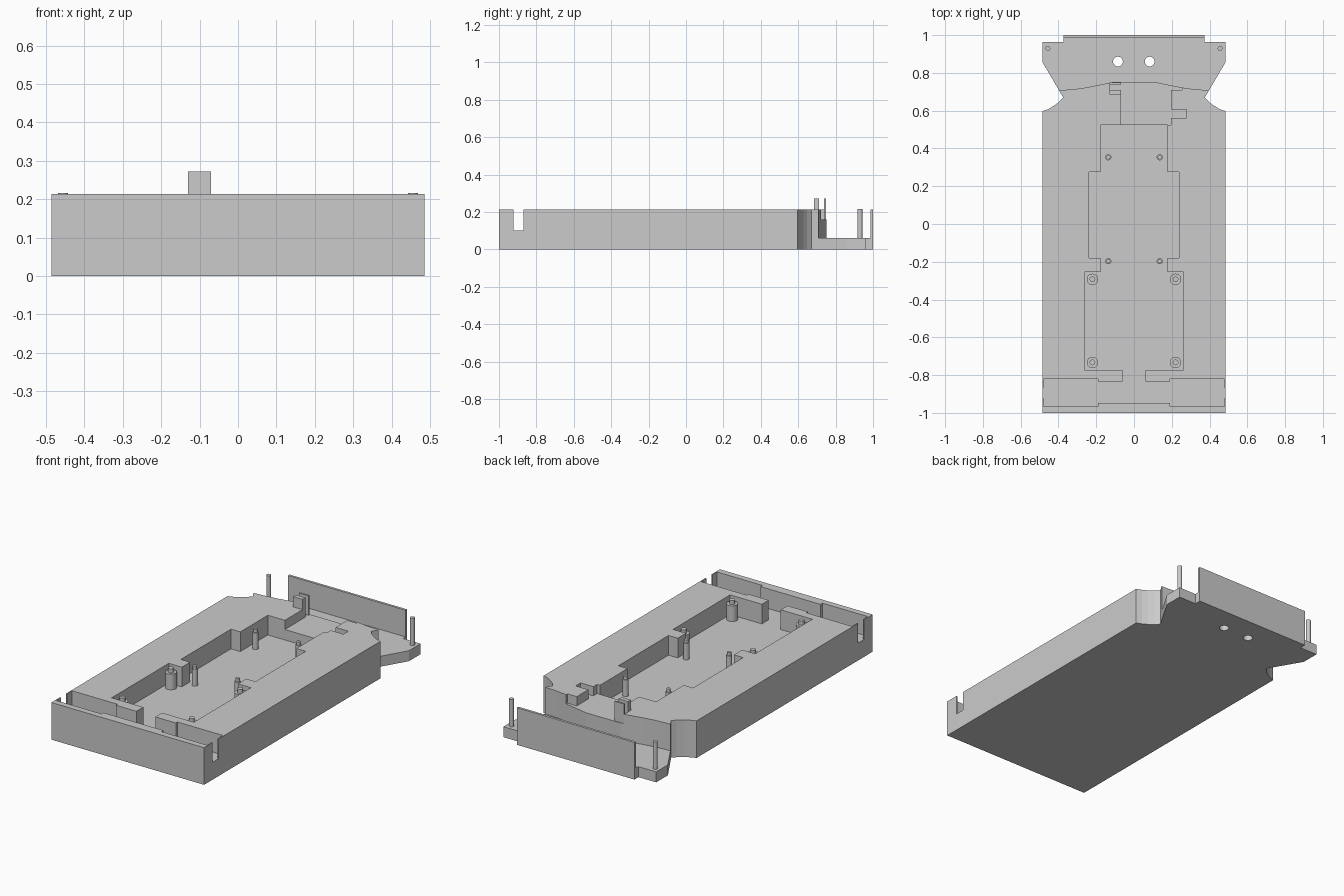
import bpy, bmesh

if "Cube" in bpy.data.objects:
    bpy.data.objects.remove(bpy.data.objects["Cube"])

TOP, PLATE, POCKET, CHANNEL = 0.213, 0.06, 0.10, 0.16


def prism(name, pts, z0, z1):
    """Extrude a flat xy outline from z0 to z1."""
    bm = bmesh.new()
    face = bm.faces.new([bm.verts.new((x, y, z0)) for x, y in pts])
    ext = bmesh.ops.extrude_face_region(bm, geom=[face])
    for v in ext["geom"]:
        if isinstance(v, bmesh.types.BMVert):
            v.co.z = z1
    bmesh.ops.recalc_face_normals(bm, faces=bm.faces)
    mesh = bpy.data.meshes.new(name)
    bm.to_mesh(mesh)
    bm.free()
    ob = bpy.data.objects.new(name, mesh)
    bpy.context.collection.objects.link(ob)
    return ob


def box(name, x0, x1, y0, y1, z0, z1):
    return prism(name, [(x0, y0), (x1, y0), (x1, y1), (x0, y1)], z0, z1)


def mirrored(half):
    return half + [(-x, y) for x, y in reversed(half)]


def cylinder(name, x, y, r, z0, z1, verts=24):
    bpy.ops.mesh.primitive_cylinder_add(vertices=verts, radius=r, depth=z1 - z0,
                                        location=(x, y, (z0 + z1) / 2))
    ob = bpy.context.object
    ob.name = name
    bpy.ops.object.shade_smooth_by_angle()
    return ob


def cut(target, cutter):
    cutter.hide_render = True
    mod = target.modifiers.new("cut", "BOOLEAN")
    mod.operation, mod.solver, mod.object = "DIFFERENCE", "EXACT", cutter
    bpy.context.view_layer.objects.active = target
    bpy.ops.object.modifier_apply(modifier=mod.name)
    bpy.data.objects.remove(cutter, do_unlink=True)


# Main tray outline with waisted rear corners
tray = prism("tray_body", mirrored([
    (0.485, -1.0), (0.485, 0.597), (0.455, 0.608), (0.422, 0.627), (0.395, 0.648),
    (0.375, 0.67), (0.485, 0.857), (0.485, 0.963), (0.373, 0.963), (0.373, 1.0)]), 0, TOP)

# Low rear shelf behind a gently curved wall
curve = [(0.6, 0.708), (0.40, 0.708), (0.32, 0.713), (0.25, 0.723),
         (0.18, 0.737), (0.11, 0.752)]
cut(tray, prism("shelf_cutter",
                [(-0.6, 1.1), (0.6, 1.1)] + mirrored(curve), PLATE, 0.4))

# Stepped pocket, front slot and side notches
cut(tray, prism("pocket_cutter", mirrored([
    (0.178, 0.525), (0.178, 0.275), (0.237, 0.275), (0.237, -0.18), (0.178, -0.18),
    (0.178, -0.255), (0.261, -0.255), (0.261, -0.773), (0.06, -0.773), (0.06, -0.835),
    (0.19, -0.835), (0.19, -0.82), (0.478, -0.82), (0.478, -0.868), (0.6, -0.868),
    (0.6, -0.922), (0.478, -0.922), (0.478, -0.965), (0.19, -0.965), (0.19, -0.947)]),
    POCKET, 0.4))

# Shallow channel leading to the rear
cut(tray, prism("channel_cutter", [
    (-0.07, 0.51), (0.17, 0.51), (0.17, 0.525), (0.196, 0.525), (0.196, 0.56),
    (0.277, 0.56), (0.277, 0.605), (0.196, 0.605), (0.196, 0.71), (0.255, 0.71),
    (0.255, 0.8), (-0.13, 0.8), (-0.13, 0.71), (-0.07, 0.71)], CHANNEL, 0.4))

# Two round holes through the shelf
for x in (-0.085, 0.083):
    cut(tray, cylinder("hole_cutter", x, 0.86, 0.026, -0.1, 0.3))

# Upright rear wall
box("rear_wall", -0.373, 0.373, 0.986, 1.0, PLATE, TOP)

# Clip tabs beside the channel
box("clip_tab_front", -0.13, -0.07, 0.685, 0.71, TOP, 0.272)
box("clip_tab_rear", -0.13, -0.07, 0.738, 0.748, CHANNEL, 0.272)

for s in (-1, 1):
    # Rear corner pins
    cylinder("corner_pin", s * 0.456, 0.93, 0.013, PLATE, 0.216)
    # Slim locating posts
    for y in (0.353, -0.197):
        cylinder("post_base", s * 0.136, y, 0.016, POCKET, 0.195)
        cylinder("post_tip", s * 0.136, y, 0.011, 0.195, TOP)
    # Wide mounting bosses with a centre pin
    for y in (-0.293, -0.733):
        cylinder("boss", s * 0.22, y, 0.03, POCKET, 0.19)
        cylinder("boss_pin", s * 0.22, y, 0.015, 0.19, TOP)
